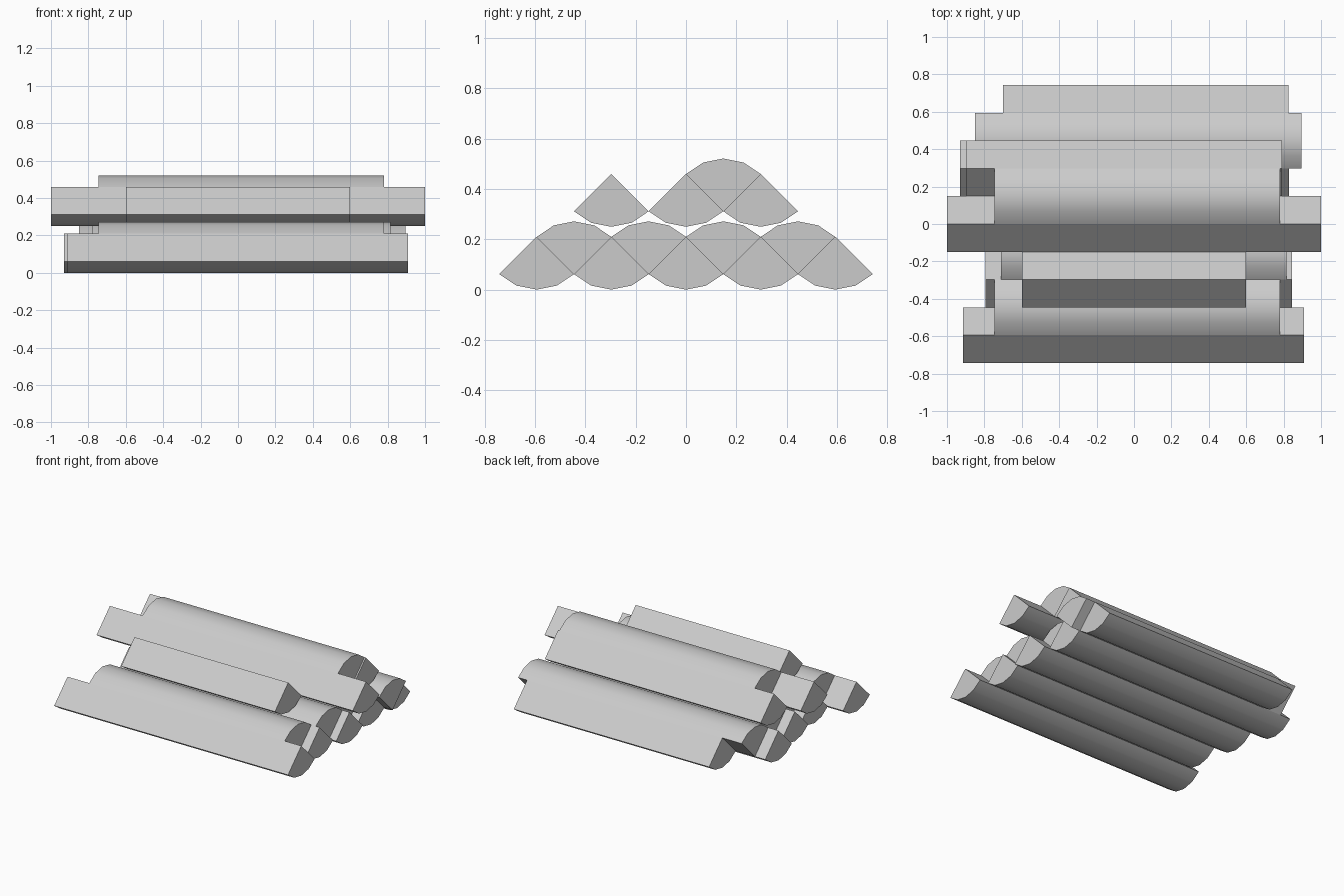
import bpy
import bmesh
import math

cube = bpy.data.objects.get("Cube")
if cube:
    bpy.data.objects.remove(cube, do_unlink=True)

RADIUS = 0.21       # log radius
STEP = 0.1485       # sideways shift between neighbouring quarter logs
ARC_SEGMENTS = 4

# One plain colour for all the wood
wood = bpy.data.materials.new("plain_grey")
wood.use_nodes = True
grey = (0.6, 0.6, 0.6, 1.0)
wood.diffuse_color = grey
wood.node_tree.nodes["Principled BSDF"].inputs["Base Color"].default_value = grey


def split_log(name, y, apex_z, x_min, x_max, bark_up):
    """Quarter log along x: two split faces meeting at the apex, plus round bark."""
    side = 1 if bark_up else -1
    section = [(y, apex_z)]
    for i in range(ARC_SEGMENTS + 1):
        a = math.radians(-45 + 90 * i / ARC_SEGMENTS)
        section.append((y + RADIUS * math.sin(a), apex_z + side * RADIUS * math.cos(a)))

    bm = bmesh.new()
    start = bm.faces.new([bm.verts.new((x_min, py, pz)) for py, pz in section])
    ext = bmesh.ops.extrude_face_region(bm, geom=[start], use_keep_orig=True)
    moved = [v for v in ext["geom"] if isinstance(v, bmesh.types.BMVert)]
    bmesh.ops.translate(bm, verts=moved, vec=(x_max - x_min, 0, 0))
    bmesh.ops.recalc_face_normals(bm, faces=bm.faces[:])

    # Smooth bark with crisp split edges and ends
    for f in bm.faces:
        f.smooth = True
    for e in bm.edges:
        e.smooth = e.calc_face_angle(0) < math.radians(30)

    mesh = bpy.data.meshes.new(name)
    bm.to_mesh(mesh)
    bm.free()
    mesh.materials.append(wood)
    obj = bpy.data.objects.new(name, mesh)
    bpy.context.collection.objects.link(obj)


# Each layer runs front to back: (slot, left end, right end); odd/even slots flip
lower_layer = [
    (-4, -0.915, 0.91), (-3, -0.745, 0.78), (-2, -0.795, 0.845),
    (-1, -0.71, 0.815), (0, -0.85, 0.87), (1, -0.78, 0.76),
    (2, -0.93, 0.83), (3, -0.85, 0.895), (4, -0.7, 0.825),
]
upper_layer = [
    (-2, -0.6, 0.6), (0, -1.0, 1.0), (1, -0.745, 0.78), (2, -0.895, 0.79),
]

for layer_name, logs, base in (("lower", lower_layer, 0.0), ("upper", upper_layer, 0.25)):
    for number, (slot, x_min, x_max) in enumerate(logs, 1):
        bark_up = slot % 2 == 1
        apex_z = base + (RADIUS - STEP if bark_up else RADIUS)
        split_log(f"{layer_name}_split_log_{number}", slot * STEP, apex_z,
                  x_min, x_max, bark_up)
